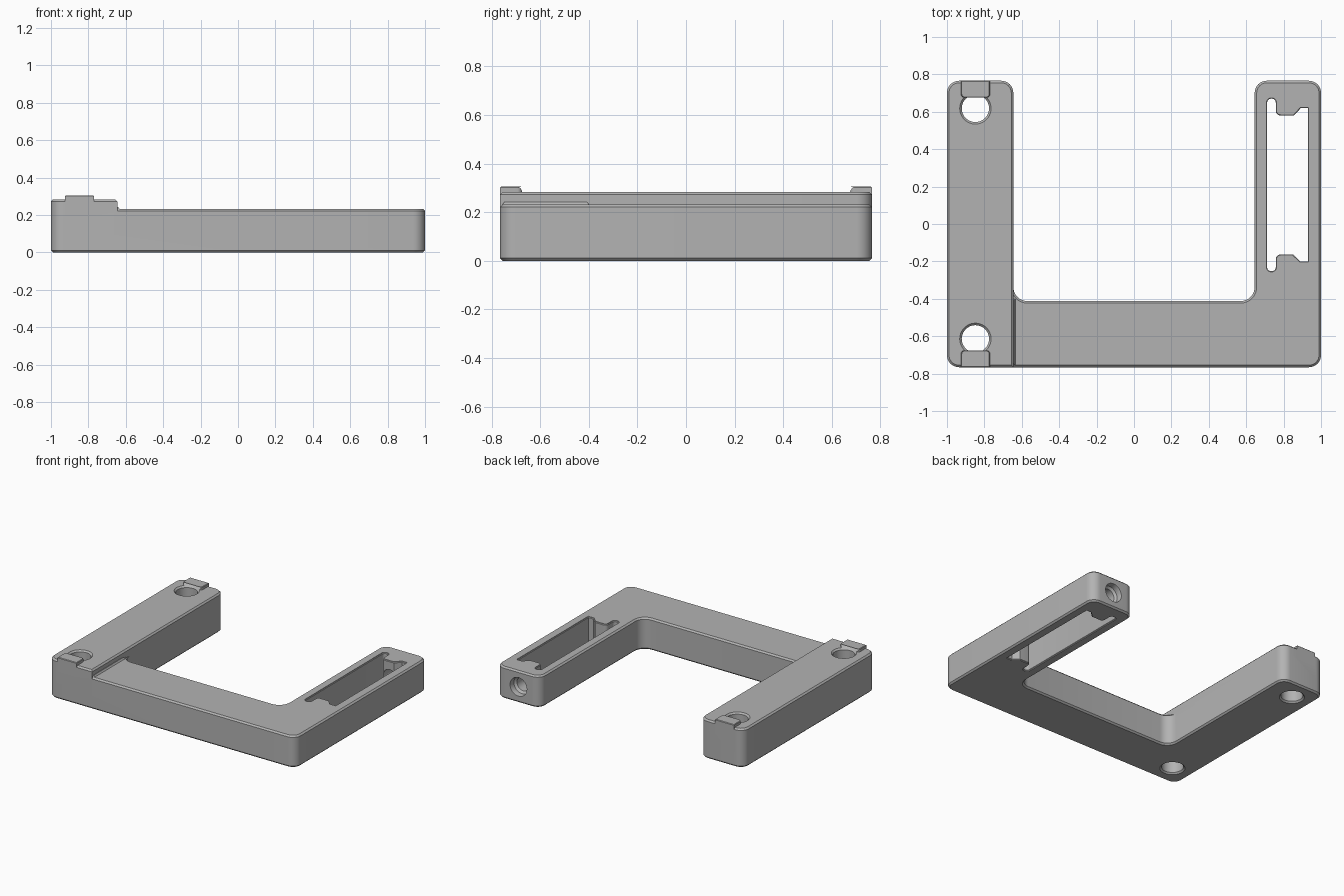
import bpy, bmesh, math
from mathutils import Vector, Matrix

if "Cube" in bpy.data.objects:
    bpy.data.objects.remove(bpy.data.objects["Cube"])

grey = bpy.data.materials.new("grey")
grey.diffuse_color = (0.45, 0.45, 0.45, 1)
grey.use_nodes = True
grey.node_tree.nodes["Principled BSDF"].inputs["Base Color"].default_value = grey.diffuse_color
H, ARM, TAB, B = 0.232, 0.283, 0.305, 0.011   # base, arm and tab heights, edge bevel


def rounded(points, seg=8):
    """Closed outline from (x, y, radius) corners."""
    out = []
    for i, (x, y, r) in enumerate(points):
        p = Vector((x, y))
        if r == 0:
            out.append(p)
            continue
        a = (Vector(points[i - 1][:2]) - p).normalized()
        b = (Vector(points[(i + 1) % len(points)][:2]) - p).normalized()
        half = a.angle(b) / 2
        c = p + (a + b).normalized() * (r / math.sin(half))
        s, e = p + a * (r / math.tan(half)) - c, p + b * (r / math.tan(half)) - c
        sweep = s.angle_signed(e)
        for k in range(seg + 1):
            out.append(c + Matrix.Rotation(-sweep * k / seg, 2) @ s)
    return out


def circle(x, y, r, n=40):
    return [Vector((x + r * math.cos(2 * math.pi * k / n),
                    y + r * math.sin(2 * math.pi * k / n))) for k in range(n)]


def inset(pts, d):
    """Move a counter-clockwise outline inward by d."""
    out = []
    for i, p in enumerate(pts):
        u = (p - pts[i - 1]).normalized()
        v = (pts[(i + 1) % len(pts)] - p).normalized()
        n1, n2 = Vector((-u.y, u.x)), Vector((-v.y, v.x))
        out.append(p + (n1 + n2) * (d / (1 + n1.dot(n2))))
    return out


def solid(name, outline, layers):
    """Stack the outline at (height, inset) layers into a closed solid."""
    bm = bmesh.new()
    rings = [[bm.verts.new((p.x, p.y, z)) for p in inset(outline, d)] for z, d in layers]
    n = len(outline)
    bm.faces.new(rings[0][::-1])
    bm.faces.new(rings[-1])
    for lo, hi in zip(rings, rings[1:]):
        for i in range(n):
            j = (i + 1) % n
            bm.faces.new((lo[i], lo[j], hi[j], hi[i]))
    me = bpy.data.meshes.new(name)
    bm.to_mesh(me)
    bm.free()
    me.materials.append(grey)
    ob = bpy.data.objects.new(name, me)
    bpy.context.collection.objects.link(ob)
    return ob


def combine(target, other, op):
    """Apply a boolean and remove the helper."""
    m = target.modifiers.new(op, 'BOOLEAN')
    m.object, m.operation, m.solver = other, op, 'EXACT'
    bpy.context.view_layer.objects.active = target
    bpy.ops.object.modifier_apply(modifier=m.name)
    bpy.data.objects.remove(other)


def through(top):
    """Layers for a through cut with chamfered rims."""
    return [(-0.02, -B - 0.02), (B, 0), (top - B, 0), (top + 0.02, -B - 0.02)]


# U-shaped frame
R = 0.065
frame = solid("frame", rounded([
    (-1, -0.766, R), (1, -0.766, R), (1, 0.766, R), (0.645, 0.766, R),
    (0.645, -0.412, 0.075), (-0.645, -0.412, 0.075), (-0.645, 0.766, R), (-1, 0.766, R)]),
    [(0, B), (B, 0), (H - B, 0), (H, B)])

# taller left arm and the small fillet strip beside it
arm = solid("raised_arm", rounded([
    (-1, -0.766, R), (-0.645, -0.766, 0), (-0.645, 0.766, R), (-1, 0.766, R)]),
    [(0.1, 0), (ARM - B, 0), (ARM, B)])
combine(frame, arm, 'UNION')
strip = solid("step_strip", rounded([
    (-0.66, -0.755, 0), (-0.633, -0.755, 0), (-0.633, -0.4, 0), (-0.66, -0.4, 0)]),
    [(0.15, 0), (H, 0), (0.243, 0.008)])
combine(frame, strip, 'UNION')

# locating tabs at both ends of the arm
for s in (-1, 1):
    y0, y1 = sorted((s * 0.766, s * 0.675))
    r0, r1 = (0, 0.02) if s < 0 else (0.02, 0)
    tab = solid("tab", rounded([
        (-0.925, y0, r0), (-0.77, y0, r0), (-0.77, y1, r1), (-0.925, y1, r1)]),
        [(0.2, 0), (TAB - 0.004, 0), (TAB, 0.004)])
    combine(frame, tab, 'UNION')

# round holes through the arm, relieved where they meet the tabs
for y in (-0.614, 0.618):
    combine(frame, solid("hole_cutter", circle(-0.848, y, 0.073), through(ARM)), 'DIFFERENCE')

# keyed slot through the right arm
slot = solid("slot_cutter", rounded([
    (0.712, -0.252, 0.02), (0.758, -0.252, 0.02), (0.758, -0.163, 0.025),
    (0.85, -0.163, 0), (0.888, -0.2, 0), (0.93, -0.2, 0),
    (0.93, 0.62, 0), (0.892, 0.62, 0), (0.855, 0.58, 0),
    (0.758, 0.58, 0.025), (0.758, 0.67, 0.02), (0.712, 0.67, 0.02)], 5),
    [(-0.02, -0.004), (0.004, -0.004), (0.008, 0), (H - 0.008, 0), (H - 0.004, -0.004), (H + 0.02, -0.004)])
combine(frame, slot, 'DIFFERENCE')

# stepped bore from the end of the right arm into the slot
bore = solid("bore_cutter", circle(0, 0, 0.065),
             [(0, 0.014), (0.21, 0.014), (0.225, 0), (0.255, 0), (0.30, -0.012)])
bore.data.transform(Matrix.Translation((0.82, 0.5, H / 2)) @ Matrix.Rotation(-math.pi / 2, 4, 'X'))
combine(frame, bore, 'DIFFERENCE')

# shading
bpy.ops.object.select_all(action='DESELECT')
frame.select_set(True)
bpy.context.view_layer.objects.active = frame
bpy.ops.object.shade_smooth_by_angle(angle=math.radians(30))
